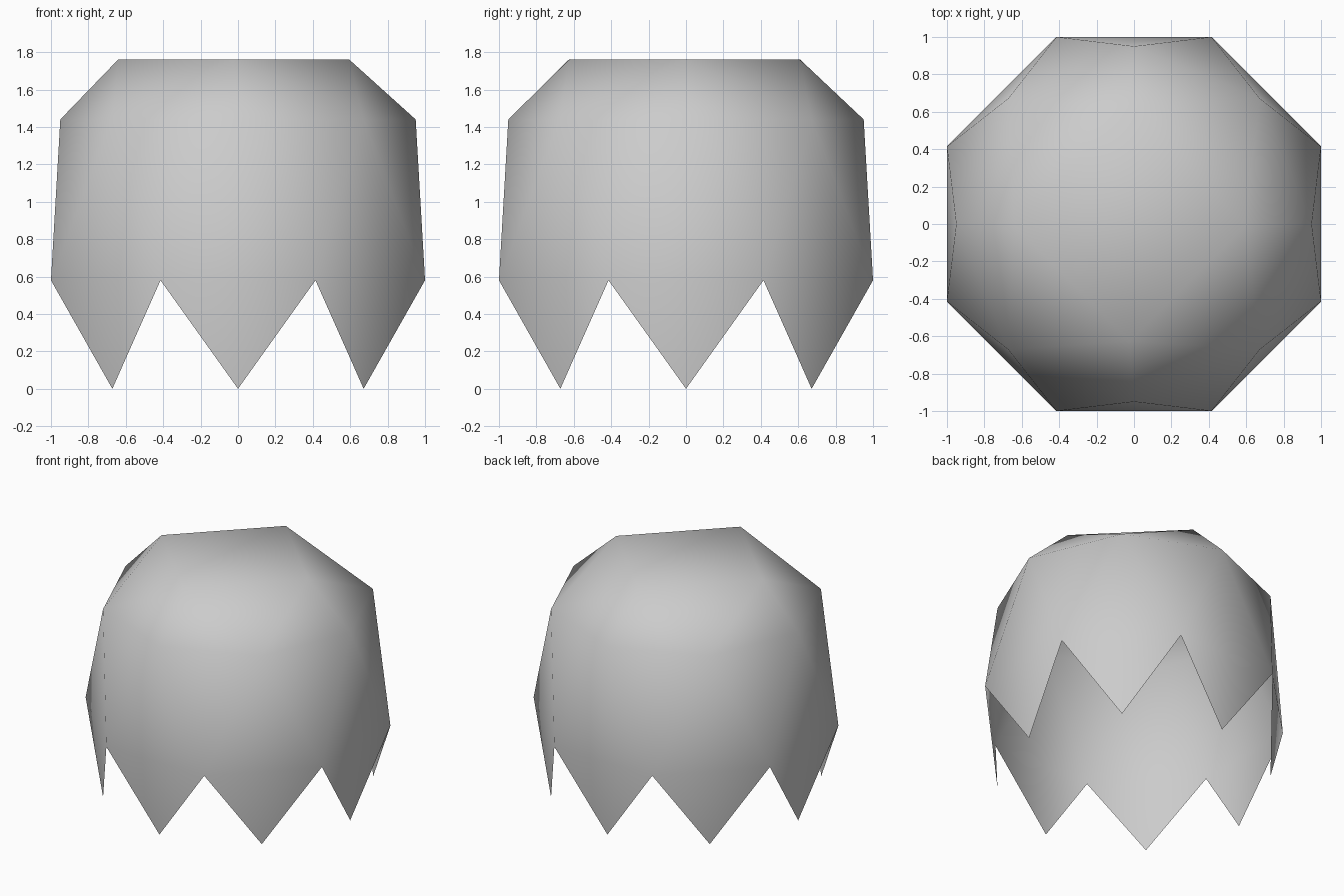
import bpy
import bmesh
from math import cos, sin, tau

cube = bpy.data.objects.get("Cube")
if cube:
    bpy.data.objects.remove(cube, do_unlink=True)

SIDES = 8


def ring(bm, count, radius, z, turn=0.0, cx=0.0, cy=0.0):
    """Add a ring of vertices; turn is a fraction of one step."""
    angles = [tau * (k + turn) / count for k in range(count)]
    return [bm.verts.new((cx + radius * cos(a), cy + radius * sin(a), z)) for a in angles]


# Rings of the shell, from tooth tips up to the small square crown
bm = bmesh.new()
tips = ring(bm, SIDES, 0.95, 0.0)
waist = ring(bm, SIDES, 1.0824, 0.58, turn=0.5)
shoulder = ring(bm, SIDES, 0.95, 1.44)
crown = ring(bm, SIDES // 2, 0.618, 1.76, cx=-0.023, cy=-0.008)

# Jagged teeth and the triangulated wall
for k in range(SIDES):
    nxt = (k + 1) % SIDES
    bm.faces.new((tips[k], waist[k], waist[k - 1]))
    bm.faces.new((waist[k - 1], waist[k], shoulder[k]))
    bm.faces.new((waist[k], shoulder[nxt], shoulder[k]))

# Sloping dome and flat cap
for j, top in enumerate(crown):
    before, middle, after = (shoulder[(2 * j + d) % SIDES] for d in (-1, 0, 1))
    bm.faces.new((before, middle, top))
    bm.faces.new((middle, after, top))
    bm.faces.new((after, crown[(j + 1) % len(crown)], top))
bm.faces.new(crown)

for face in bm.faces:
    face.smooth = True

mesh = bpy.data.meshes.new("jagged_shell")
bm.to_mesh(mesh)
bm.free()
shell = bpy.data.objects.new("jagged_shell", mesh)
bpy.context.collection.objects.link(shell)

# Plain grey material
grey = bpy.data.materials.new("light_grey")
grey.use_nodes = True
colour = (0.6, 0.6, 0.6, 1.0)
grey.diffuse_color = colour
grey.node_tree.nodes["Principled BSDF"].inputs["Base Color"].default_value = colour
mesh.materials.append(grey)
